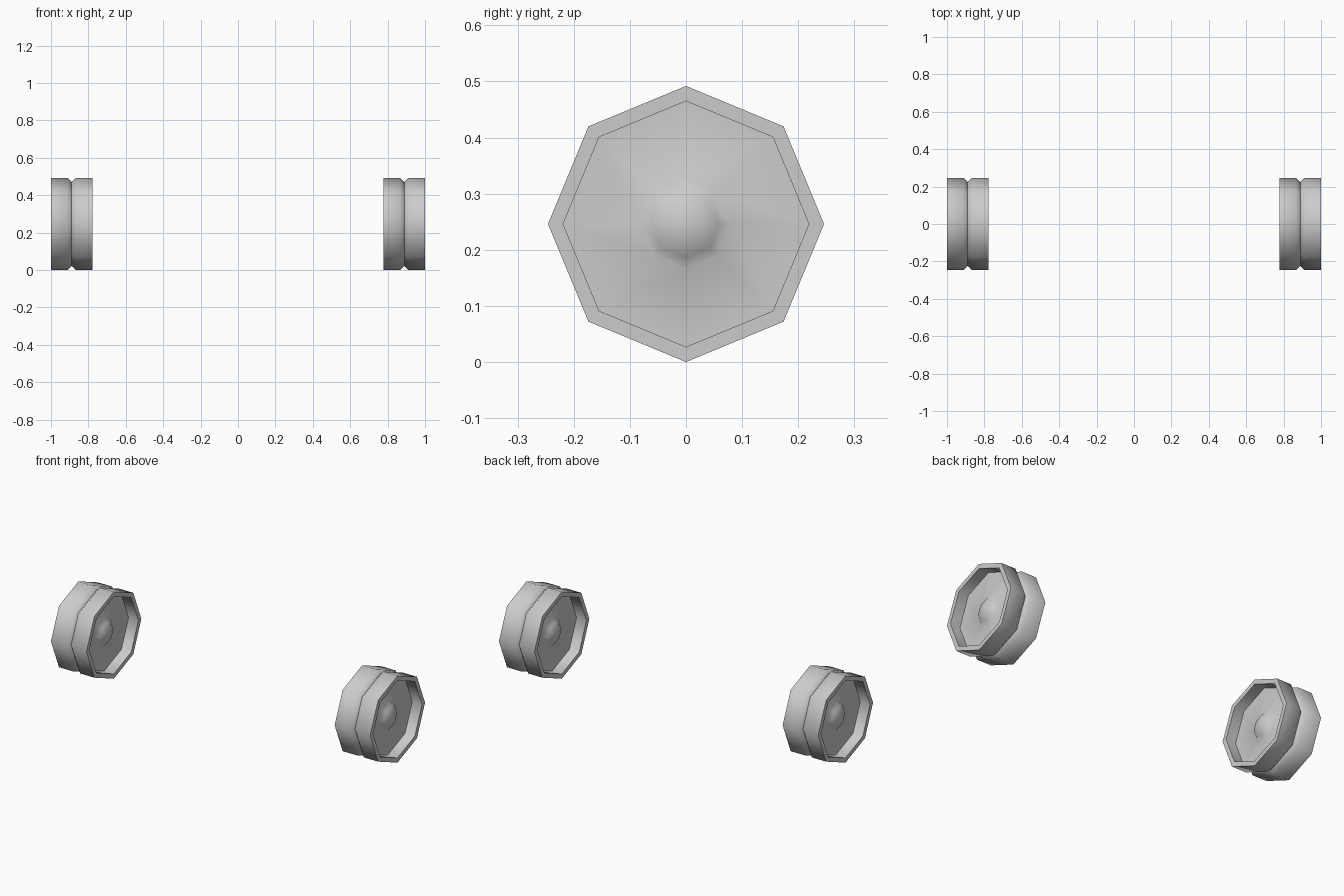
import bpy, bmesh, math

if "Cube" in bpy.data.objects:
    bpy.data.objects.remove(bpy.data.objects["Cube"])

SIDES = 8
CZ = 0.246


def lathe(name, profile, cx):
    """Revolve (x, radius) points about the x axis; radius 0 makes a pole."""
    bm = bmesh.new()
    rings = []
    for x, r in profile:
        if r == 0:
            rings.append([bm.verts.new((x, 0, 0))] * SIDES)
        else:
            rings.append([bm.verts.new((x, r * math.sin(a), r * math.cos(a)))
                          for a in (2 * math.pi * i / SIDES for i in range(SIDES))])
    for a, b in zip(rings, rings[1:]):
        for i in range(SIDES):
            j = (i + 1) % SIDES
            bm.faces.new(list(dict.fromkeys((a[i], a[j], b[j], b[i]))))
    bmesh.ops.recalc_face_normals(bm, faces=bm.faces)
    mesh = bpy.data.meshes.new(name)
    bm.to_mesh(mesh)
    bm.free()
    ob = bpy.data.objects.new(name, mesh)
    bpy.context.collection.objects.link(ob)
    ob.location = (cx, 0, CZ)
    bpy.ops.object.select_all(action='DESELECT')
    ob.select_set(True)
    bpy.context.view_layer.objects.active = ob
    bpy.ops.object.shade_smooth_by_angle(angle=math.radians(46))
    return ob


# Half profile of the wheel: hub dome, recessed disc, rim, tread, groove
half = [(0.082, 0), (0.077, 0.03), (0.066, 0.06), (0.05, 0.08),
        (0.05, 0.219), (0.111, 0.219), (0.111, 0.246),
        (0.022, 0.246), (0.0, 0.224)]
profile = half + [(-x, r) for x, r in reversed(half[:-1])]

for side, cx in (("left", -0.889), ("right", 0.889)):
    lathe(side + "_wheel", profile, cx)
